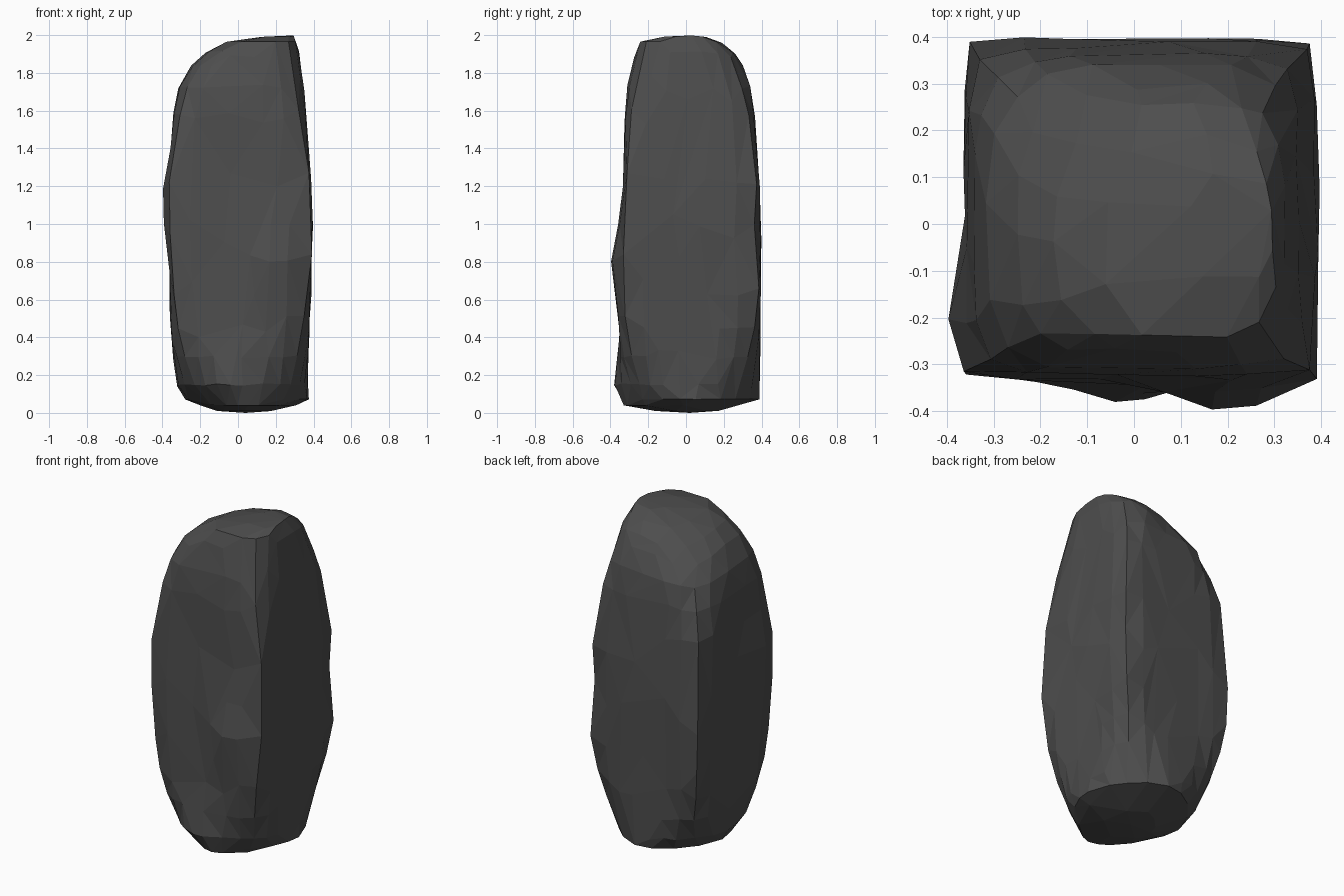
import bpy, bmesh, random
from math import sin, cos, pi, exp
from mathutils import Vector

random.seed(4)
SEG = 32

# Level sections: z, left x, right x, front y, back y, squareness
SECTIONS = [
    (0.010, -0.11, 0.18, -0.15, 0.16, 1.9),
    (0.04, -0.20, 0.30, -0.325, 0.28, 1.6),
    (0.072, -0.28, 0.375, -0.33, 0.39, 1.65),
    (0.15, -0.32, 0.372, -0.345, 0.392, 2.25),
    (0.30, -0.345, 0.374, -0.35, 0.392, 3.6),
    (0.45, -0.355, 0.377, -0.342, 0.392, 6.5),
    (0.62, -0.36, 0.38, -0.335, 0.392, 12),
    (0.80, -0.36, 0.387, -0.332, 0.393, 20),
    (1.00, -0.362, 0.394, -0.332, 0.395, 22),
    (1.20, -0.362, 0.387, -0.330, 0.388, 18),
    (1.40, -0.355, 0.372, -0.328, 0.375, 12),
    (1.58, -0.342, 0.36, -0.324, 0.362, 7),
    (1.72, -0.315, 0.348, -0.31, 0.345, 4.6),
    (1.84, -0.25, 0.333, -0.285, 0.305, 3.6),
    (1.91, -0.17, 0.322, -0.262, 0.265, 3.4),
    (1.965, -0.06, 0.308, -0.245, 0.19, 3.2),
    (1.992, 0.12, 0.298, -0.12, 0.11, 3),
]

# Local bulges and dents: centre, push, radius in x, y and z
BUMPS = [
    ((-0.37, -0.22, 1.12), (-0.04, 0, 0), (0.15, 0.13, 0.20)),
    ((0.20, -0.335, 0.77), (0, -0.068, 0), (0.15, 0.2, 0.24)),
    ((-0.05, -0.345, 0.18), (0, -0.042, 0), (0.14, 0.2, 0.12)),
    ((-0.15, -0.33, 1.35), (0, 0.012, 0), (0.15, 0.2, 0.2)),
    ((-0.34, 0.37, 1.13), (0.025, -0.02, 0), (0.08, 0.08, 0.12)),
    ((-0.34, 0.37, 0.65), (-0.005, 0.015, 0), (0.12, 0.12, 0.2)),
    ((0.37, 0.37, 0.95), (-0.02, -0.03, 0), (0.08, 0.08, 0.12)),
    ((0.36, 0.37, 0.60), (0.012, 0.012, 0), (0.12, 0.12, 0.2)),
    ((0.37, -0.32, 0.95), (0.012, 0, 0), (0.08, 0.08, 0.3)),
    ((-0.16, 0.25, 1.90), (0.01, -0.02, -0.06), (0.22, 0.18, 0.18)),
    ((-0.30, 0.31, 1.66), (0.025, -0.025, -0.02), (0.12, 0.12, 0.15)),
]


def ring(bm, z, x0, x1, y0, y1, n):
    cx, cy, hx, hy = (x0 + x1) / 2, (y0 + y1) / 2, (x1 - x0) / 2, (y1 - y0) / 2
    verts = []
    for i in range(SEG):
        c, s = cos(2 * pi * i / SEG), sin(2 * pi * i / SEG)
        r = (abs(c) ** n + abs(s) ** n) ** (-1 / n)
        verts.append(bm.verts.new((cx + hx * r * c, cy + hy * r * s, z)))
    return verts


# Stone body: squared in the middle, rounding off at both ends
bm = bmesh.new()
rings = [ring(bm, *sec) for sec in SECTIONS]
for a, b in zip(rings, rings[1:]):
    for i in range(SEG):
        j = (i + 1) % SEG
        bm.faces.new((a[i], a[j], b[j], b[i]))
base = bm.verts.new((0.04, 0.02, 0))
crown = bm.verts.new((0.28, 0.02, 2.0))
for i in range(SEG):
    j = (i + 1) % SEG
    bm.faces.new((base, rings[0][j], rings[0][i]))
    bm.faces.new((crown, rings[-1][i], rings[-1][j]))

# Chipped surface
for v in bm.verts:
    start = v.co.copy()
    for centre, push, radius in BUMPS:
        d2 = sum(((p - c) / r) ** 2 for p, c, r in zip(start, centre, radius))
        v.co += Vector(push) * exp(-d2)
    if 0.1 < start.z < 1.95:
        v.co += Vector((random.uniform(-1, 1), random.uniform(-1, 1), random.uniform(-2, 2))) * 0.003
bmesh.ops.triangulate(bm, faces=bm.faces[:])
bmesh.ops.recalc_face_normals(bm, faces=bm.faces[:])

mesh = bpy.data.meshes.new("standing_stone")
bm.to_mesh(mesh)
bm.free()
stone = bpy.data.objects.new("standing_stone", mesh)
bpy.context.collection.objects.link(stone)

# Irregular flat facets
facets = stone.modifiers.new("facets", "DECIMATE")
facets.ratio = 0.4

mat = bpy.data.materials.new("dark_stone")
mat.diffuse_color = (0.075, 0.075, 0.075, 1)
mesh.materials.append(mat)
